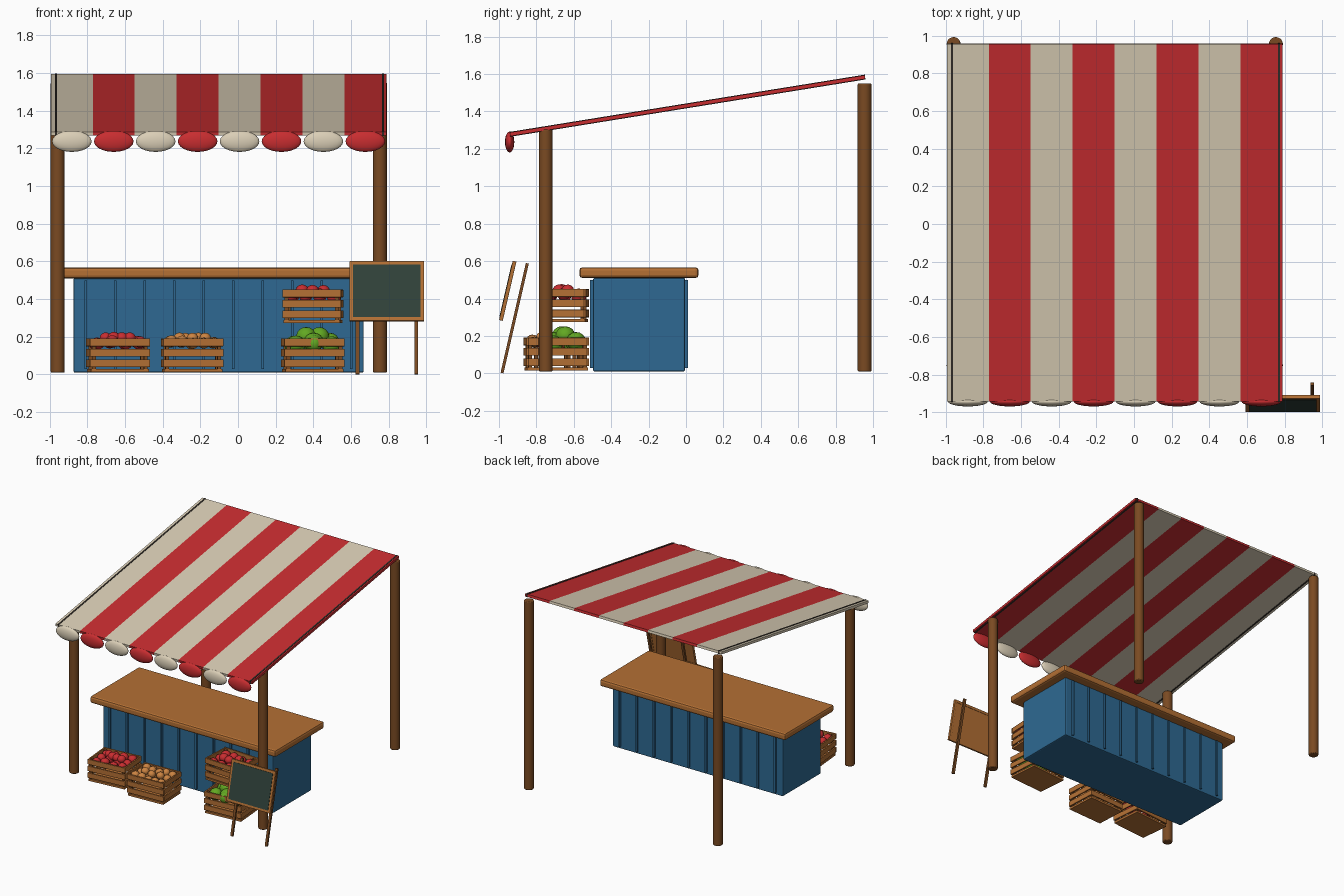
import bpy, math, random
from mathutils import Matrix, Vector

if "Cube" in bpy.data.objects:
    bpy.data.objects.remove(bpy.data.objects["Cube"])

random.seed(4)


def mat(name, r, g, b):
    m = bpy.data.materials.new(name)
    m.diffuse_color = [(c / 255 / 12.92 if c < 10 else ((c / 255 + .055) / 1.055) ** 2.4)
                       for c in (r, g, b)] + [1]
    m.use_nodes = True
    m.node_tree.nodes["Principled BSDF"].inputs["Base Color"].default_value = m.diffuse_color
    return m


CREAM = mat("cream cloth", 218, 206, 182)
RED = mat("red", 200, 45, 48)
POST = mat("dark wood", 122, 74, 34)
WOOD = mat("light wood", 180, 112, 52)
BLUE = mat("blue paint", 46, 105, 146)
ORANGE = mat("orange fruit", 204, 132, 66)
GREEN = mat("green fruit", 98, 168, 34)
SLATE = mat("chalkboard slate", 48, 66, 58)
DARK = mat("dark trim", 50, 45, 40)


def finish(o, name, m, M=None, bevel=0):
    o.name = name
    o.data.materials.append(m)
    if M is not None:
        o.matrix_world = M @ o.matrix_basis
    if bevel:
        b = o.modifiers.new("bevel", 'BEVEL')
        b.width = bevel
        b.segments = 2
    return o


def box(name, m, c, s, M=None, bevel=0):
    bpy.ops.mesh.primitive_cube_add(size=1)
    o = bpy.context.object
    o.data.transform(Matrix.Diagonal((*s, 1)))
    o.location = c
    return finish(o, name, m, M, bevel)


def span(name, m, x, y, z, bevel=0):
    r = (x, y, z)
    return box(name, m, [(a + b) / 2 for a, b in r], [b - a for a, b in r], None, bevel)


def ball(name, m, c, s, M=None, seg=16):
    bpy.ops.mesh.primitive_uv_sphere_add(segments=seg, ring_count=seg // 2, radius=1)
    o = bpy.context.object
    o.data.transform(Matrix.Diagonal((*s, 1)))
    bpy.ops.object.shade_smooth()
    o.location = c
    return finish(o, name, m, M)


# round posts, front pair shorter
for x, side in ((-.957, "left"), (.753, "right")):
    for y, top, end in ((-.75, 1.305, "front"), (.955, 1.55, "back")):
        bpy.ops.mesh.primitive_cylinder_add(vertices=20, radius=.037, depth=top - .01)
        o = bpy.context.object
        o.location = (x, y, (top + .01) / 2)
        bpy.ops.object.shade_smooth_by_angle(angle=math.radians(40))
        finish(o, f"{end}_{side}_post", POST, None, .006)

# sloping striped canopy with a scalloped front
tilt = math.atan2(.306, 1.898)
roof = Matrix.Translation((-.103, .008, 1.431)) @ Matrix.Rotation(tilt, 4, 'X')
step = .2225
for i in range(8):
    m = RED if i % 2 else CREAM
    x = (i - 3.5) * step
    box(f"canopy_stripe_{i}", m, (x, 0, 0), (step, 1.922, .02), roof)
    ball(f"canopy_scallop_{i}", m, (x - .103, -.943, 1.237), (.105, .025, .056), None, 24)
for x in (-.863, .873):
    box("canopy_edge_trim", DARK, (x, 0, 0), (.012, 1.924, .026), roof)

# counter: painted body, battens, worktop
span("counter_body", BLUE, (-.873, .667), (-.497, -.005), (.01, .51), .008)
for i in range(10):
    x = -.808 + i * .1565
    for y in (-.504, .001):
        box("counter_batten", BLUE, (x, y, .263), (.014, .018, .47))
span("counter_top", WOOD, (-.943, .737), (-.57, .067), (.51, .567), .016)


# slatted crates
def crate(name, x, y, z, rot, w=.32, d=.25):
    M = Matrix.Translation((x, y, z)) @ Matrix.Rotation(rot, 4, 'Z')
    box(name + "_base", WOOD, (0, 0, .022), (w - .01, d - .01, .016), M)
    for h in (.06, .115, .17):
        for s in (-1, 1):
            box(name + "_long_slat", WOOD, (0, s * (d / 2 - .006), h), (w, .012, .041), M, .002)
            box(name + "_end_slat", WOOD, (s * (w / 2 - .006), 0, h), (.012, d - .024, .041), M, .002)
    for sx in (-1, 1):
        for sy in (-1, 1):
            box(name + "_corner", POST, (sx * (w / 2 - .022), sy * (d / 2 - .022), .105),
                (.02, .02, .16), M)
    return M


# fruit piled in a grid layer plus a few on top
def fill(name, M, m, r, nx, ny, z, extra):
    def put(x, y, h):
        k = r * random.uniform(.93, 1.07)
        ball(name, m, (x, y, h), (k, k, k * .93), M)
    sx, sy = .145 - r, .11 - r
    for i in range(nx):
        for j in range(ny):
            put(sx * (2 * i / (nx - 1) - 1), sy * (2 * j / (ny - 1) - 1),
                z + random.uniform(-.008, .008))
    for i in range(extra):
        put(sx * .75 * (2 * (i + .5) / extra - 1), random.uniform(-.5, .5) * sy, z + r * .75)


red_crate = crate("red_crate", -.637, -.687, 0, .09)
fill("red_fruit", red_crate, RED, .034, 4, 3, .168, 4)
orange_crate = crate("orange_crate", -.243, -.737, 0, .05)
fill("orange_fruit", orange_crate, ORANGE, .031, 5, 3, .17, 5)
green_crate = crate("green_crate", .397, -.655, 0, .08)
fill("green_fruit", green_crate, GREEN, .05, 3, 2, .165, 2)
ball("green_fruit_front", GREEN, (.0, -.09, .165), (.042, .042, .045), green_crate)
upper_crate = crate("upper_crate", .397, -.65, .26, -.05, .312, .248)
fill("upper_red_fruit", upper_crate, RED, .034, 4, 3, .158, 3)

# leaning chalkboard and its two legs
lean = Matrix.Rotation(-math.radians(13), 4, 'X')
B = Matrix.Translation((.79, -.953, .441)) @ lean
box("chalkboard_back", WOOD, (0, .002, 0), (.38, .01, .31), B)
for s in (-1, 1):
    box("chalkboard_frame_side", WOOD, (s * .188, 0, 0), (.02, .02, .325), B, .002)
    box("chalkboard_frame_rail", WOOD, (0, 0, s * .1525), (.37, .02, .02), B, .002)
box("chalkboard_panel", SLATE, (0, -.008, 0), (.357, .009, .286), B)
L = Matrix.Translation((.79, -.916, .295)) @ lean
for s in (-1, 1):
    box("chalkboard_leg", POST, (s * .156, 0, 0), (.02, .016, .602), L)
